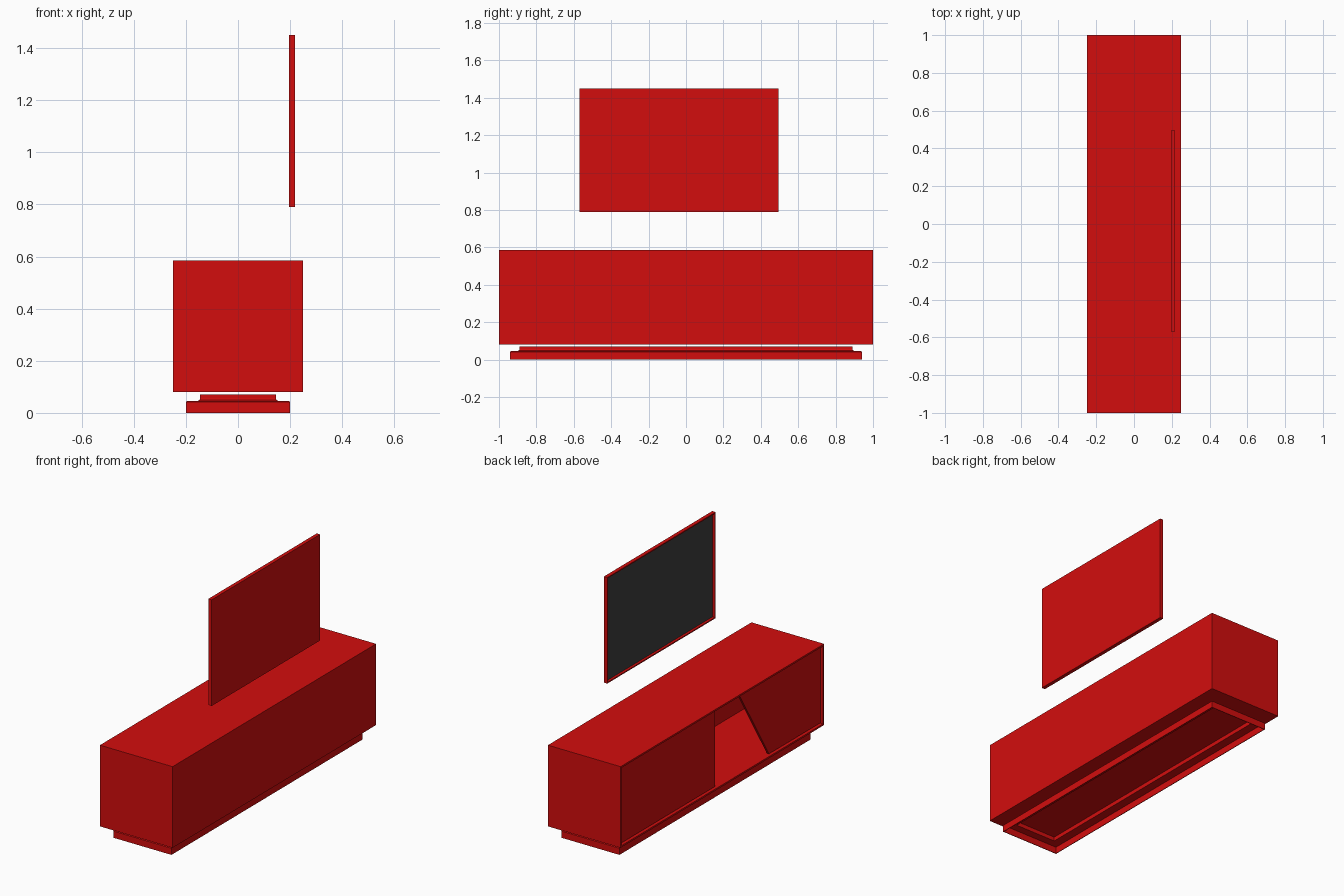
import bpy
import bmesh
from mathutils import Vector

cube = bpy.data.objects.get("Cube")
if cube:
    bpy.data.objects.remove(cube, do_unlink=True)


def material(name, rgb):
    mat = bpy.data.materials.new(name)
    mat.use_nodes = True
    mat.diffuse_color = (*rgb, 1)
    mat.node_tree.nodes["Principled BSDF"].inputs["Base Color"].default_value = (*rgb, 1)
    return mat


red = material("red lacquer", (0.65, 0.004, 0.004))
black = material("screen black", (0.05, 0.05, 0.05))


def finish(name, bm, *mats):
    bmesh.ops.recalc_face_normals(bm, faces=bm.faces[:])
    mesh = bpy.data.meshes.new(name)
    bm.to_mesh(mesh)
    bm.free()
    for mat in mats:
        mesh.materials.append(mat)
    obj = bpy.data.objects.new(name, mesh)
    bpy.context.collection.objects.link(obj)
    return obj


def open_box(name, low, high, wall, depth, *mats):
    """Box whose -x side is hollowed out, leaving a thin rim."""
    low, high = Vector(low), Vector(high)
    bm = bmesh.new()
    bmesh.ops.create_cube(bm, size=1)
    for v in bm.verts:
        v.co = (low + high) / 2 + v.co * (high - low)
    bm.normal_update()
    face = min(bm.faces, key=lambda f: f.calc_center_median().x)
    bmesh.ops.inset_region(bm, faces=[face], thickness=wall)
    # A second ring of the same outline becomes the hollow's sides
    inner = bmesh.ops.extrude_discrete_faces(bm, faces=[face])["faces"][0]
    rim = [v.co.copy() for v in inner.verts]
    for v, co in zip(inner.verts, rim):
        v.co = co + Vector((depth, 0, 0))
    inner.material_index = len(mats) - 1
    bmesh.ops.remove_doubles(bm, verts=bm.verts[:], dist=1e-5)
    return finish(name, bm, *mats)


def panel(name, outline, x, thickness):
    """Flat panel from a (y, z) outline, extruded along x."""
    bm = bmesh.new()
    face = bm.faces.new([bm.verts.new((x, y, z)) for y, z in outline])
    new = bmesh.ops.extrude_face_region(bm, geom=[face])["geom"]
    moved = [g for g in new if isinstance(g, bmesh.types.BMVert)]
    bmesh.ops.translate(bm, verts=moved, vec=(thickness, 0, 0))
    return finish(name, bm, red)


def stacked_rings(name, rings):
    """Skin a list of rectangles (half x, half y, z), capped at both ends."""
    bm = bmesh.new()
    loops = [[bm.verts.new((sx * hx, sy * hy, z))
              for sx, sy in ((-1, -1), (1, -1), (1, 1), (-1, 1))]
             for hx, hy, z in rings]
    for a, b in zip(loops, loops[1:]):
        for i in range(4):
            j = (i + 1) % 4
            bm.faces.new((a[i], a[j], b[j], b[i]))
    bm.faces.new(loops[0])
    bm.faces.new(loops[-1])
    return finish(name, bm, red)


# Cabinet shell, open towards -x
WALL = 0.015
LOW, HIGH = 0.08, 0.585
open_box("cabinet", (-0.25, -1, LOW), (0.25, 1, HIGH), WALL, 0.48, red)

# Closed door and slant-edged door, set slightly back in the opening
bottom, top, side = LOW + WALL, HIGH - WALL, 1 - WALL
panel("closed_door", [(0.05, bottom), (side, bottom), (side, top), (0.05, top)],
      -0.235, 0.015)
panel("slanted_door", [(-side, bottom), (-0.48, bottom), (-0.19, top), (-side, top)],
      -0.235, 0.015)

# Stepped plinth, hollow underneath
stacked_rings("plinth", [
    (0.141, 0.886, 0.066), (0.141, 0.886, 0.041),
    (0.196, 0.936, 0.041), (0.196, 0.936, 0),
    (0.2, 0.94, 0), (0.2, 0.94, 0.041), (0.196, 0.936, 0.046),
    (0.155, 0.9, 0.046), (0.148, 0.893, 0.049), (0.145, 0.89, 0.056),
    (0.145, 0.89, 0.07)])

# Television with a recessed screen
open_box("television", (0.195, -0.57, 0.79), (0.218, 0.495, 1.45), 0.01, 0.016, red, black)
